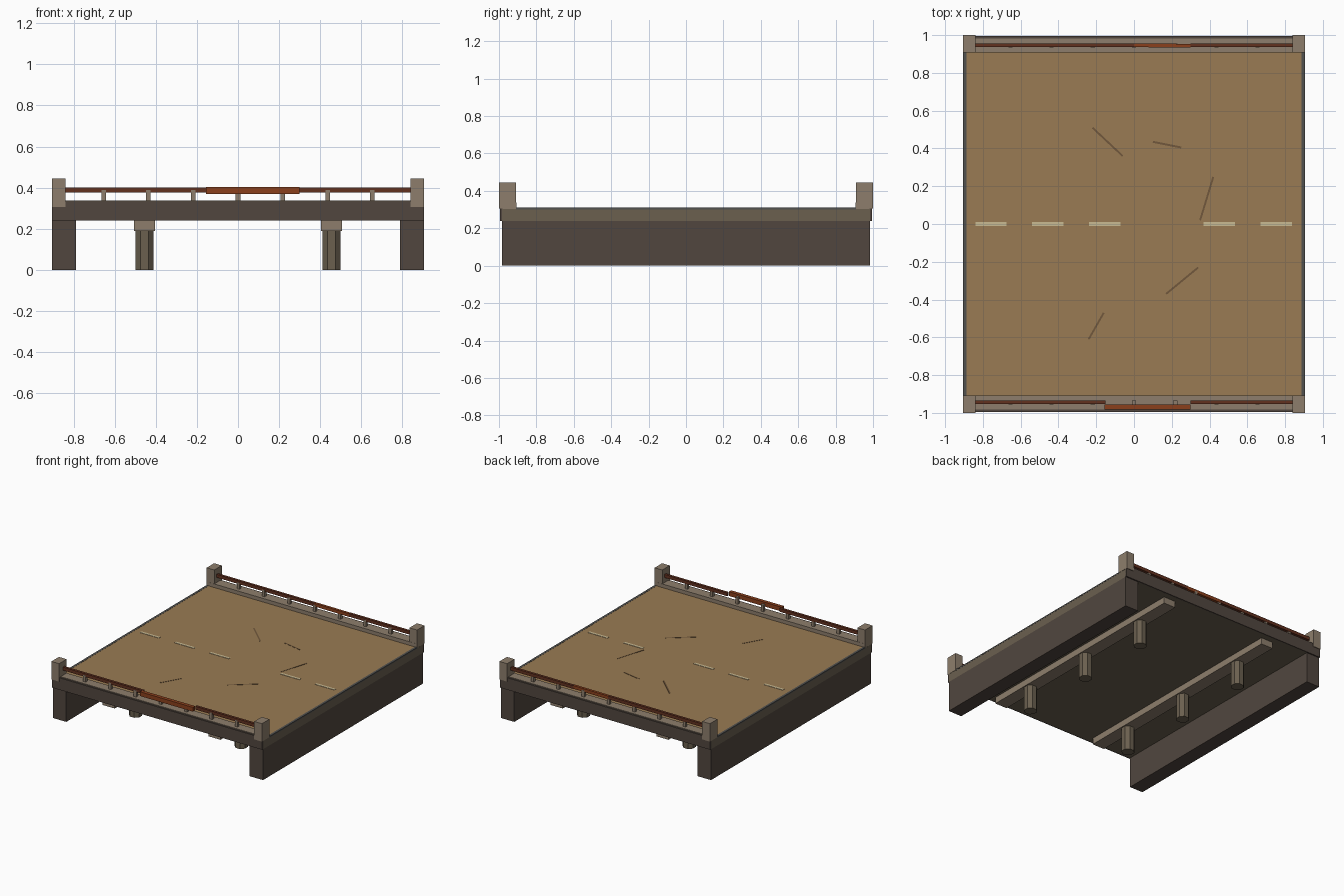
import bpy, math

if "Cube" in bpy.data.objects:
    bpy.data.objects.remove(bpy.data.objects["Cube"])


def mat(name, r, g, b):
    m = bpy.data.materials.new(name)
    m.diffuse_color = [(c / 255) ** 2.2 for c in (r, g, b)] + [1]
    m.use_nodes = True
    m.node_tree.nodes["Principled BSDF"].inputs["Base Color"].default_value = m.diffuse_color
    return m


STONE = mat("pale_stone", 140, 125, 108)
SLAB = mat("slab_stone", 106, 96, 80)
DARK = mat("dark_stone", 82, 72, 65)
EDGE = mat("edge_grey", 82, 82, 80)
ROAD = mat("dirt_road", 152, 122, 84)
CRACK = mat("crack", 112, 88, 62)
PAINT = mat("faded_paint", 200, 185, 145)
RUST = mat("dark_rust", 98, 52, 36)
RUST2 = mat("bright_rust", 138, 66, 34)


def box(name, x, y, z, m, rot=(0, 0, 0)):
    """Box from (min, max) ranges, optionally rotated about its centre."""
    r = (x, y, z)
    bpy.ops.mesh.primitive_cube_add(size=1, location=[(a + b) / 2 for a, b in r], rotation=rot)
    o = bpy.context.object
    o.name = name
    o.scale = [abs(b - a) for a, b in r]
    o.data.materials.append(m)
    return o


def span(c, half):
    return (c - half, c + half)


# Deck and road
box("deck_slab", (-.905, .905), (-.985, .985), (.24, .304), SLAB)
box("road_surface", (-.888, .888), (-.91, .91), (.302, .309), ROAD)
for s in (-1, 1):
    box("road_edge", span(s * .897, .009), (-.91, .91), (.30, .31), EDGE)
    # Abutment wall under each end of the road
    box("abutment_wall", span(s * .847, .058), (-.985, .985), (0, .24), DARK)
    # Side beam and kerb
    box("side_beam", (-.905, .905), span(s * .988, .007), (.24, .333), DARK)
    box("kerb", (-.9, .9), span(s * .944, .037), (.302, .337), STONE)
    # Corner posts
    for t in (-1, 1):
        box("corner_post", span(t * .873, .033), span(s * .954, .046), (.305, .445), STONE)
    # Railing uprights
    for i in range(-3, 4):
        box("rail_upright", span(i * .218, .011), span(s * .945, .01), (.335, .388), STONE)
    # Support beam with octagonal piers
    box("support_beam", span(s * .455, .052), (-.94, .94), (.19, .241), STONE)
    for y in (-.61, 0, .61):
        bpy.ops.mesh.primitive_cylinder_add(vertices=8, radius=.048, depth=.192,
                                            location=(s * .455, y, .096),
                                            rotation=(0, 0, math.pi / 8))
        bpy.context.object.name = "pier"
        bpy.context.object.data.materials.append(SLAB)

# Rails: the front one has a section pushed outwards
Z = (.376, .401)
box("front_rail_left", (-.845, -.15), span(-.944, .01), Z, RUST)
box("front_rail_right", (.3, .845), span(-.944, .01), Z, RUST)
box("front_rail_loose", (-.155, .3), span(-.969, .014), (.37, .403), RUST2)
box("back_rail_left", (-.845, 0), span(.946, .01), Z, RUST)
box("back_rail_middle", (0, .3), span(.945, .01), Z, RUST2, (0, 0, -.01))
box("back_rail_right", (.3, .845), span(.946, .01), Z, RUST)

# Lane dashes, one worn away
for x in (-.757, -.457, -.155, .452, .753):
    box("lane_dash", span(x, .083), (-.01, .01), (.305, .3115), PAINT)

# Road cracks
for x0, y0, x1, y1 in ((-.22, .51, -.06, .36), (.1, .435, .25, .405), (.42, .25, .35, .02),
                       (.34, -.23, .17, -.37), (-.16, -.47, -.24, -.61)):
    d = math.hypot(x1 - x0, y1 - y0)
    box("road_crack", span((x0 + x1) / 2, d / 2), span((y0 + y1) / 2, .005), (.305, .3105),
        CRACK, (0, 0, math.atan2(y1 - y0, x1 - x0)))
